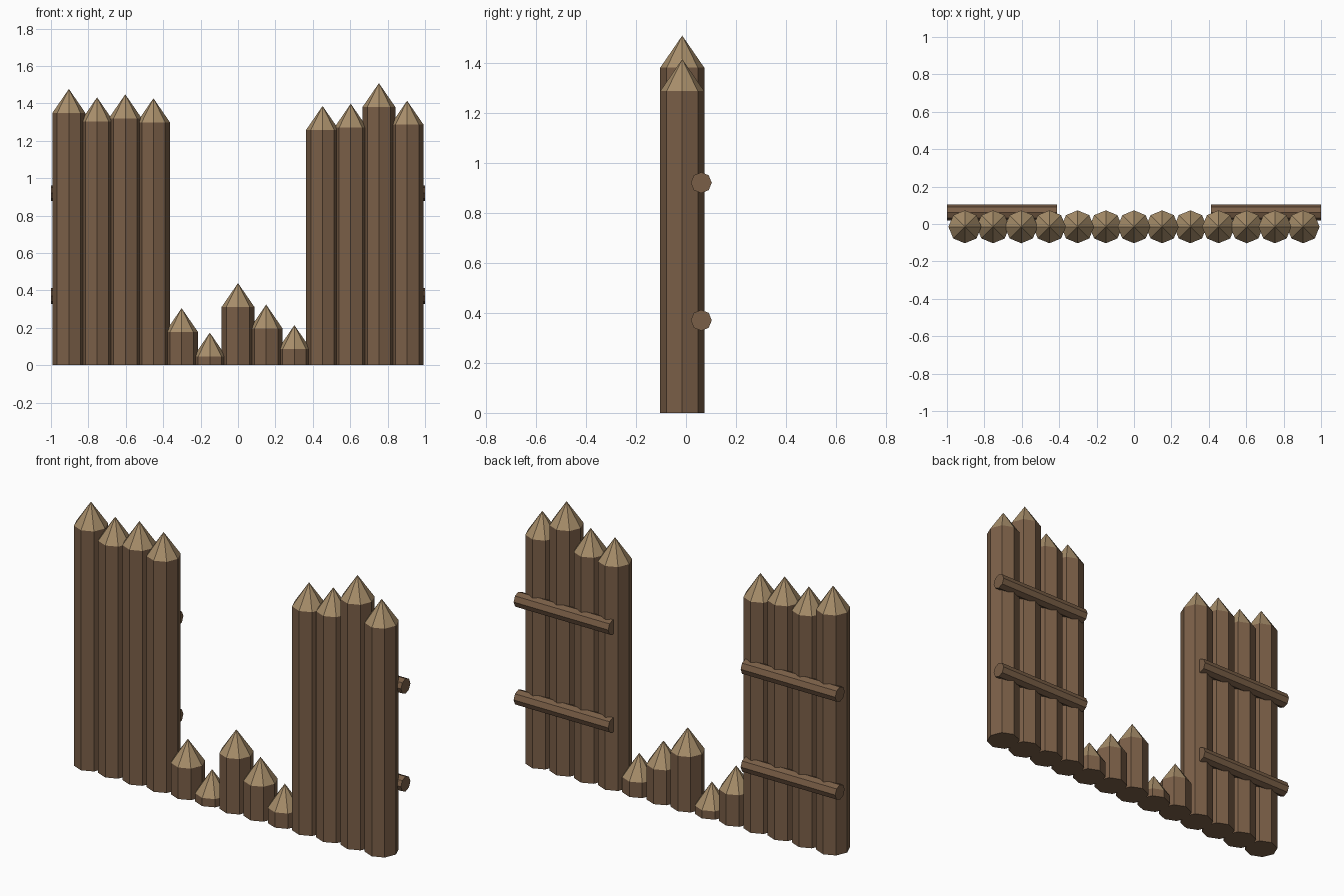
import bpy, bmesh, math

if "Cube" in bpy.data.objects:
    bpy.data.objects.remove(bpy.data.objects["Cube"])

SIDES = 8
LOG_R, TIP_H, LOG_Y, SPACING = 0.088, 0.128, -0.015, 0.1507
RAIL_R, RAIL_Y = 0.042, 0.061


def material(name, color):
    mat = bpy.data.materials.new(name)
    mat.diffuse_color = (*color, 1)
    mat.use_nodes = True
    mat.node_tree.nodes["Principled BSDF"].inputs["Base Color"].default_value = mat.diffuse_color
    return mat


bark = material("bark brown", (0.195, 0.114, 0.063))
cut_wood = material("cut wood tan", (0.39, 0.27, 0.145))


def new_object(name, bm, mats):
    bmesh.ops.recalc_face_normals(bm, faces=bm.faces)
    mesh = bpy.data.meshes.new(name)
    bm.to_mesh(mesh)
    bm.free()
    for m in mats:
        mesh.materials.append(m)
    obj = bpy.data.objects.new(name, mesh)
    bpy.context.collection.objects.link(obj)
    return obj


def ring(bm, radius, z):
    return [bm.verts.new((radius * math.cos(i * math.tau / SIDES),
                          radius * math.sin(i * math.tau / SIDES), z))
            for i in range(SIDES)]


def prism(bm, radius, z0, z1):
    """Eight-sided shaft with a bottom cap; returns both rings."""
    low, high = ring(bm, radius, z0), ring(bm, radius, z1)
    for i in range(SIDES):
        j = (i + 1) % SIDES
        bm.faces.new((low[i], low[j], high[j], high[i]))
    bm.faces.new(low[::-1])
    return low, high


def log(name, x, height):
    """Upright log with a sharpened, bare-wood point."""
    bm = bmesh.new()
    _, top = prism(bm, LOG_R, 0, height - TIP_H)
    apex = bm.verts.new((0, 0, height))
    for i in range(SIDES):
        face = bm.faces.new((top[i], top[(i + 1) % SIDES], apex))
        face.material_index = 1
    new_object(name, bm, (bark, cut_wood)).location = (x, LOG_Y, 0)


def rail(name, x, z):
    """Horizontal pole tying the tall logs together at the back."""
    bm = bmesh.new()
    _, end = prism(bm, RAIL_R, -0.294, 0.294)
    bm.faces.new(end)
    obj = new_object(name, bm, (bark,))
    obj.location = (x, RAIL_Y, z)
    obj.rotation_euler = (0, math.pi / 2, 0)


# Row of logs, broken down to stumps in the middle
heights = [1.477, 1.432, 1.448, 1.427, 0.305, 0.174, 0.439,
           0.324, 0.214, 1.386, 1.398, 1.508, 1.414]
for i, h in enumerate(heights):
    kind = "tall_log" if h > 1 else "broken_log"
    log(f"{kind}_{i + 1}", (i - 6) * SPACING, h)

# Two back rails on each standing section
for side, x in (("left", -0.706), ("right", 0.706)):
    for level, z in (("lower", 0.37), ("upper", 0.92)):
        rail(f"{side}_{level}_rail", x, z)
